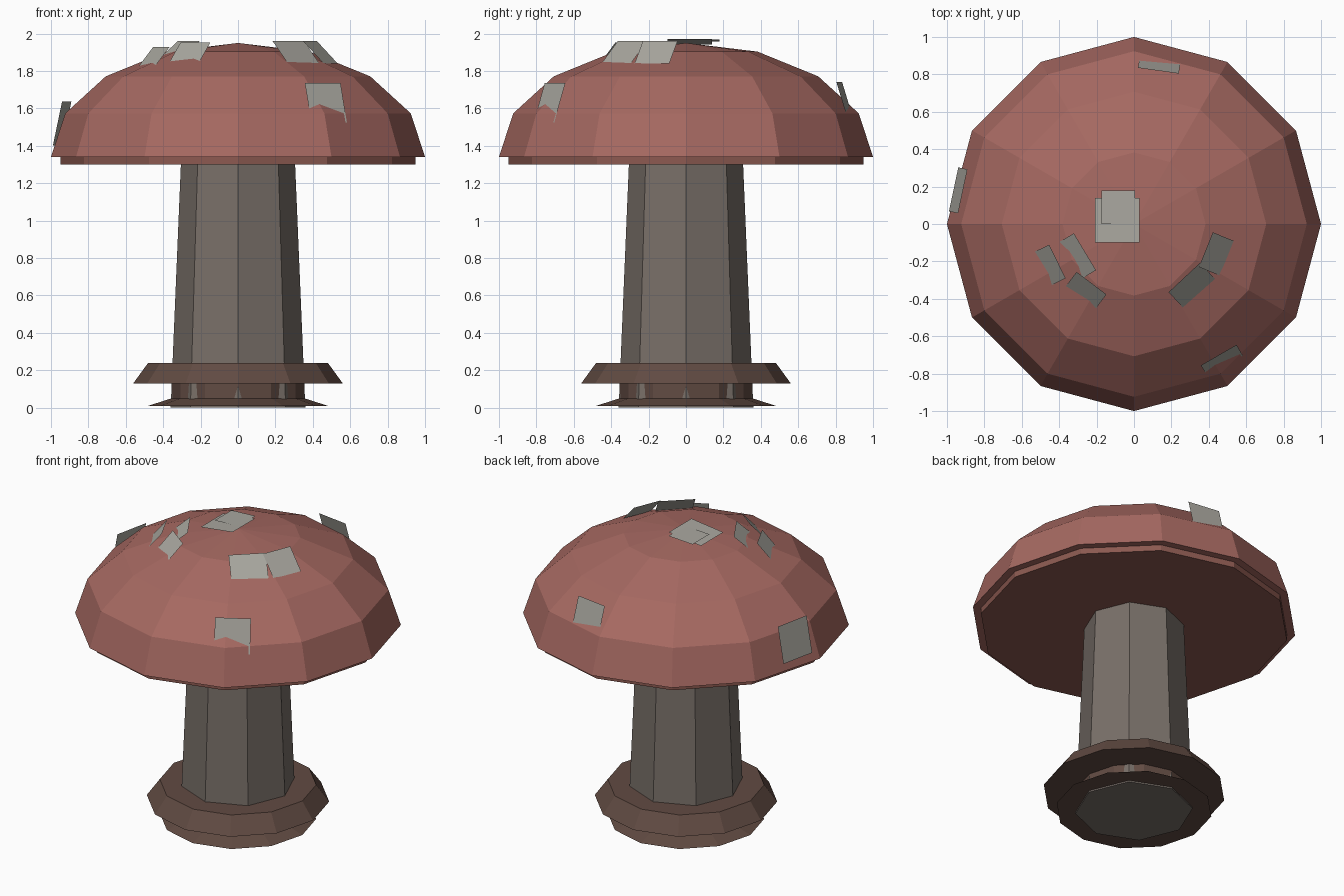
import bpy
import bmesh
from math import sin, cos, pi, radians
from mathutils import Matrix, Vector

if "Cube" in bpy.data.objects:
    bpy.data.objects.remove(bpy.data.objects["Cube"])


def material(name, rgb):
    m = bpy.data.materials.new(name)
    m.diffuse_color = (*rgb, 1)
    m.use_nodes = True
    m.node_tree.nodes["Principled BSDF"].inputs["Base Color"].default_value = m.diffuse_color
    return m


RED = material("cap_red", (0.38, 0.14, 0.12))
UNDER = material("gill_brown", (0.26, 0.10, 0.08))
STEM = material("stem_grey", (0.19, 0.16, 0.14))
BROWN = material("base_brown", (0.12, 0.07, 0.055))
PALE = material("spot_pale", (0.40, 0.39, 0.35))


def finish(name, bm, mat):
    mesh = bpy.data.meshes.new(name)
    bm.to_mesh(mesh)
    bm.free()
    mesh.materials.append(mat)
    obj = bpy.data.objects.new(name, mesh)
    bpy.context.collection.objects.link(obj)
    return obj


def lathe(name, profile, sides, mat):
    """Flat-faced solid from (radius, z) points, bottom to top, capped at both ends."""
    bm = bmesh.new()
    rings = []
    for r, z in profile:
        rings.append([bm.verts.new((r * cos(2 * pi * i / sides), r * sin(2 * pi * i / sides), z))
                      for i in range(sides)])
    for a, b in zip(rings, rings[1:]):
        for i in range(sides):
            j = (i + 1) % sides
            bm.faces.new((a[i], a[j], b[j], b[i]))
    bm.faces.new(rings[0][::-1])
    bm.faces.new(rings[-1])
    bmesh.ops.remove_doubles(bm, verts=bm.verts, dist=1e-4)
    return finish(name, bm, mat)


def spot(name, center, width, height, azimuth, tilt):
    """Flat quad leaning outward: tilt 0 is level, 90 is upright."""
    bm = bmesh.new()
    m = (Matrix.Translation(Vector(center)) @ Matrix.Rotation(radians(azimuth), 4, 'Z')
         @ Matrix.Rotation(radians(tilt), 4, 'Y') @ Matrix.Diagonal((height, width, 1, 1)))
    bmesh.ops.create_grid(bm, x_segments=1, y_segments=1, size=0.5, matrix=m)
    return finish(name, bm, PALE)


# Stem
lathe("stem", [(0.36, 0), (0.305, 1.31)], 8, STEM)

# Base with two flared skirts
lathe("base_skirts", [(0.34, 0.01), (0.48, 0.01), (0.355, 0.05), (0.355, 0.13),
                      (0.56, 0.13), (0.48, 0.24), (0.30, 0.24)], 12, BROWN)

# Cap: half ellipsoid, and the disc under it
dome = [(cos(k * pi / 8), 1.34 + 0.61 * sin(k * pi / 8)) for k in range(4)]
lathe("cap", dome + [(0.00002, 1.95)], 12, RED)
lathe("cap_underside", [(0.95, 1.30), (0.95, 1.345)], 12, UNDER)

# Spots: centre, width, height, azimuth, tilt
spots = [
    ((-0.09, 0.02, 1.957), 0.24, 0.24, 180, 7),
    ((-0.085, 0.09, 1.963), 0.18, 0.18, 180, 3),
    ((-0.315, -0.18, 1.91), 0.23, 0.16, 211, 40),
    ((-0.45, -0.22, 1.875), 0.20, 0.14, 206, 50),
    ((-0.26, -0.36, 1.895), 0.20, 0.16, 233, 47),
    ((0.44, -0.16, 1.90), 0.20, 0.17, -22, 45),
    ((0.31, -0.33, 1.90), 0.23, 0.17, -47, 45),
    ((0.135, 0.85, 1.64), 0.22, 0.21, 82, 73),
    ((-0.94, 0.18, 1.52), 0.24, 0.24, 168, 78),
    ((0.47, -0.73, 1.63), 0.22, 0.22, -60, 72),
]
for n, s in enumerate(spots, 1):
    spot(f"spot_{n}", *s)
